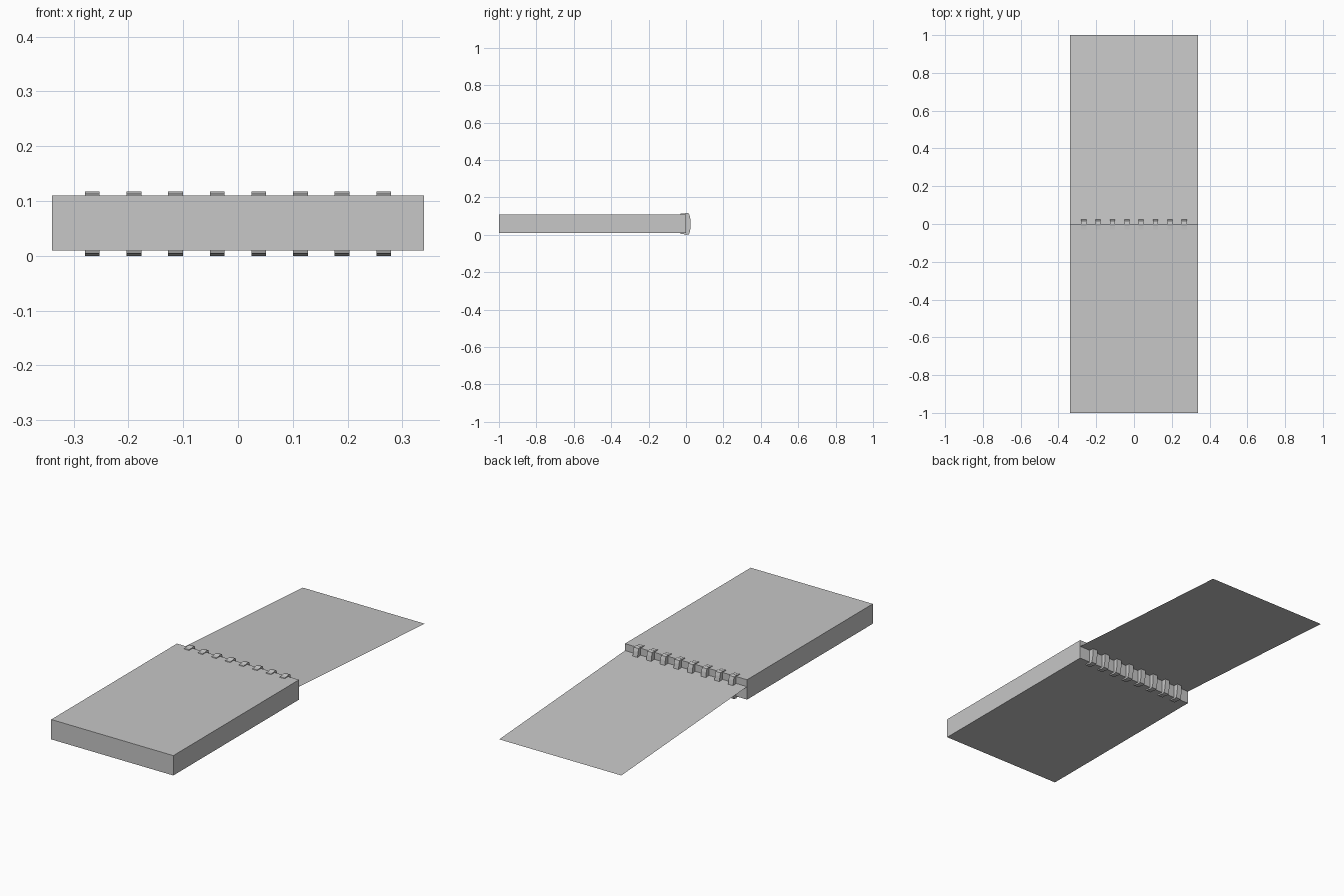
import bpy

# Remove the default cube
cube = bpy.data.objects.get("Cube")
if cube:
    bpy.data.objects.remove(cube, do_unlink=True)

HALF_WIDTH = 0.34
TOP, BOTTOM = 0.11, 0.01

# Single plain grey
grey = bpy.data.materials.new("plain_grey")
grey.use_nodes = True
colour = (0.57, 0.57, 0.57, 1)
grey.diffuse_color = colour
grey.node_tree.nodes["Principled BSDF"].inputs["Base Color"].default_value = colour


def add_mesh(name, verts, faces):
    mesh = bpy.data.meshes.new(name)
    mesh.from_pydata(verts, [], faces)
    mesh.update()
    mesh.materials.append(grey)
    obj = bpy.data.objects.new(name, mesh)
    bpy.context.collection.objects.link(obj)
    return obj


def extrude_x(name, profile, x0, x1):
    """Prism along x from a counter-clockwise (y, z) profile."""
    n = len(profile)
    verts = [(x, y, z) for x in (x0, x1) for y, z in profile]
    faces = [(i, i + n, (i + 1) % n + n, (i + 1) % n) for i in range(n)]
    faces += [tuple(reversed(range(n))), tuple(range(n, 2 * n))]
    return add_mesh(name, verts, faces)


# Thick slab
extrude_x("slab", [(-1, BOTTOM), (0, BOTTOM), (0, TOP), (-1, TOP)],
          -HALF_WIDTH, HALF_WIDTH)

# Thin sheet sloping down from the back of the slab
W = HALF_WIDTH
add_mesh("sloping_sheet",
         [(-W, 0, 0.075), (W, 0, 0.075), (W, 1, BOTTOM), (-W, 1, BOTTOM)],
         [(0, 1, 2, 3)])

# Row of clips wrapped around the back edge of the slab
MID = 0.0585
lower = [(-0.03, -0.05), (-0.028, -0.0545), (-0.008, -0.0555), (0.0, -MID),
         (0.016, -0.056), (0.021, -0.04), (0.025, -0.015)]
clip_profile = [(y, MID + z) for y, z in lower]
clip_profile += [(y, MID - z) for y, z in reversed(lower)]
SPACING, CLIP_HALF = 0.076, 0.0135
for i in range(8):
    x = (i - 3.5) * SPACING
    extrude_x(f"clip_{i + 1}", clip_profile, x - CLIP_HALF, x + CLIP_HALF)
